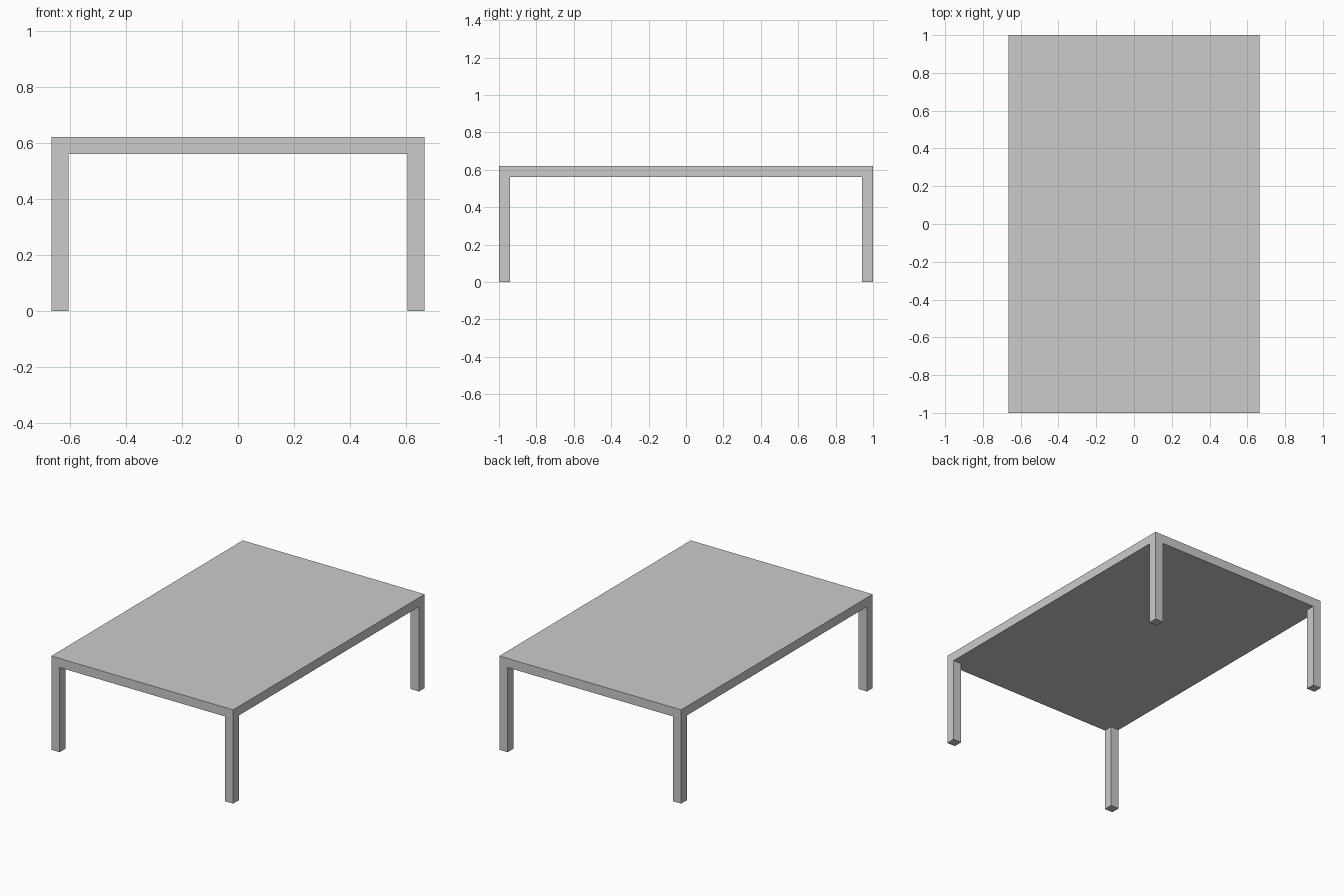
import bpy

if "Cube" in bpy.data.objects:
    bpy.data.objects.remove(bpy.data.objects["Cube"])

HALF_X, HALF_Y = 0.665, 1.0
HEIGHT, TOP_THICK, LEG = 0.62, 0.06, 0.06


def box(name, size, location):
    bpy.ops.mesh.primitive_cube_add(size=1, location=location)
    obj = bpy.context.object
    obj.name = name
    obj.scale = size
    bpy.ops.object.transform_apply(location=False, rotation=False, scale=True)
    return obj


# Flat slab top
box("table_top", (2 * HALF_X, 2 * HALF_Y, TOP_THICK), (0, 0, HEIGHT - TOP_THICK / 2))

# Square legs flush with the corners
leg_height = HEIGHT - TOP_THICK
for y_name, sy in (("front", -1), ("back", 1)):
    for x_name, sx in (("left", -1), ("right", 1)):
        box(f"{y_name}_{x_name}_leg", (LEG, LEG, leg_height),
            (sx * (HALF_X - LEG / 2), sy * (HALF_Y - LEG / 2), leg_height / 2))
